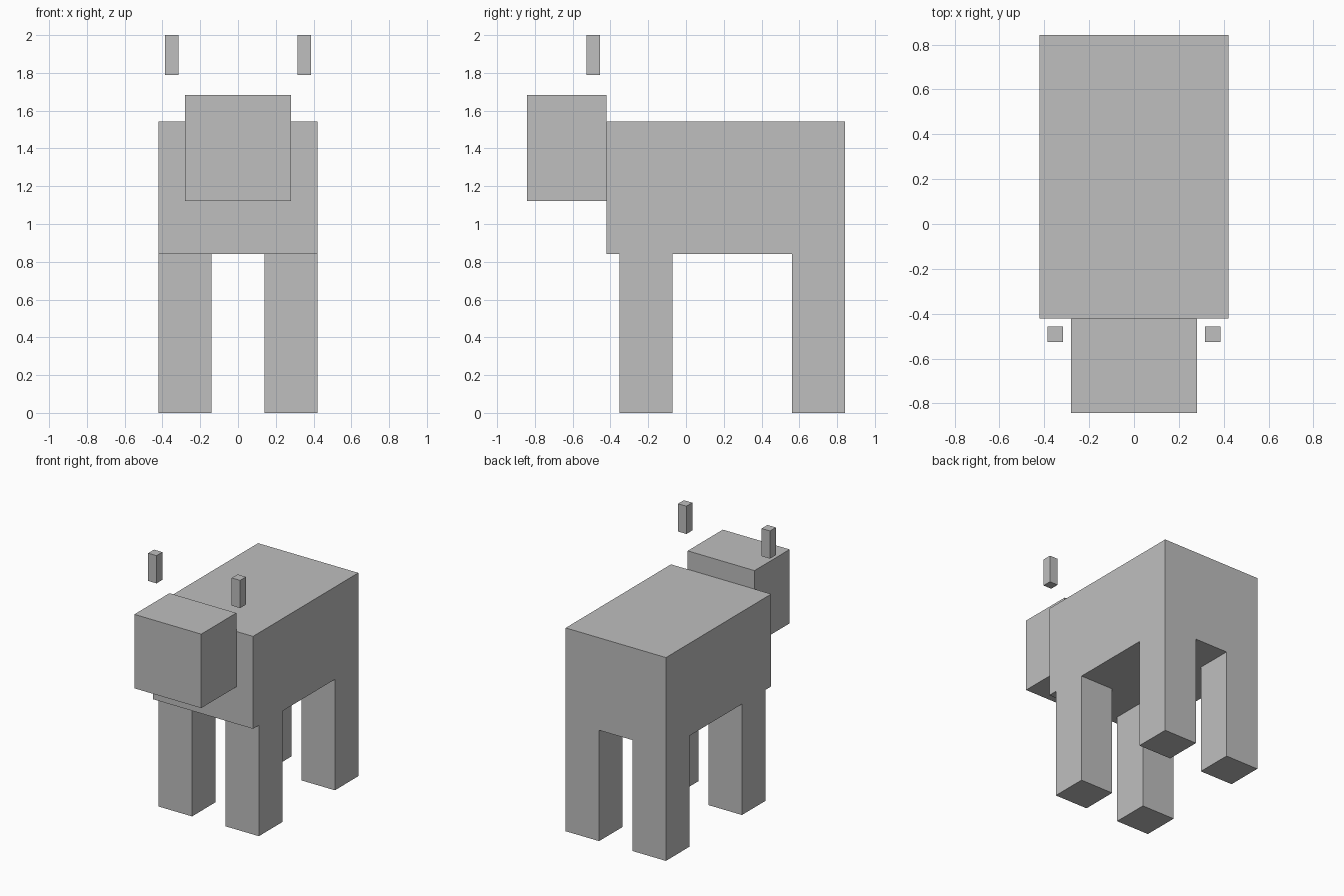
import bpy
from mathutils import Matrix, Vector

if "Cube" in bpy.data.objects:
    bpy.data.objects.remove(bpy.data.objects["Cube"])

U = 2 / 28.5  # one block unit; the animal is 28.5 units tall

grey = bpy.data.materials.new("plain grey")
grey.diffuse_color = (0.52, 0.52, 0.52, 1)
grey.use_nodes = True
grey.node_tree.nodes["Principled BSDF"].inputs["Base Color"].default_value = grey.diffuse_color


def box(name, low, high):
    """Add a flat-faced box between two corners given in block units."""
    low, high = Vector(low) * U, Vector(high) * U
    bpy.ops.mesh.primitive_cube_add(size=1)
    ob = bpy.context.object
    ob.name = name
    size = high - low
    ob.data.transform(Matrix.Diagonal((*size, 1)))
    ob.location = (low + high) / 2
    ob.data.materials.append(grey)
    return ob


def mirrored_pair(name, low, high):
    """Add a right-hand box and its copy across x = 0."""
    box("right_" + name, low, high)
    box("left_" + name, (-high[0], low[1], low[2]), (-low[0], high[1], high[2]))


# Body and head
box("body", (-6, -6, 12), (6, 12, 22))
box("head", (-4, -12, 16), (4, -6, 24))

# Legs, the rear pair flush with the back of the body
mirrored_pair("front_leg", (2, -5, 0), (6, -1, 12))
mirrored_pair("back_leg", (2, 8, 0), (6, 12, 12))

# Horns floating above and beside the head
mirrored_pair("horn", (4.5, -7.5, 25.5), (5.5, -6.5, 28.5))
